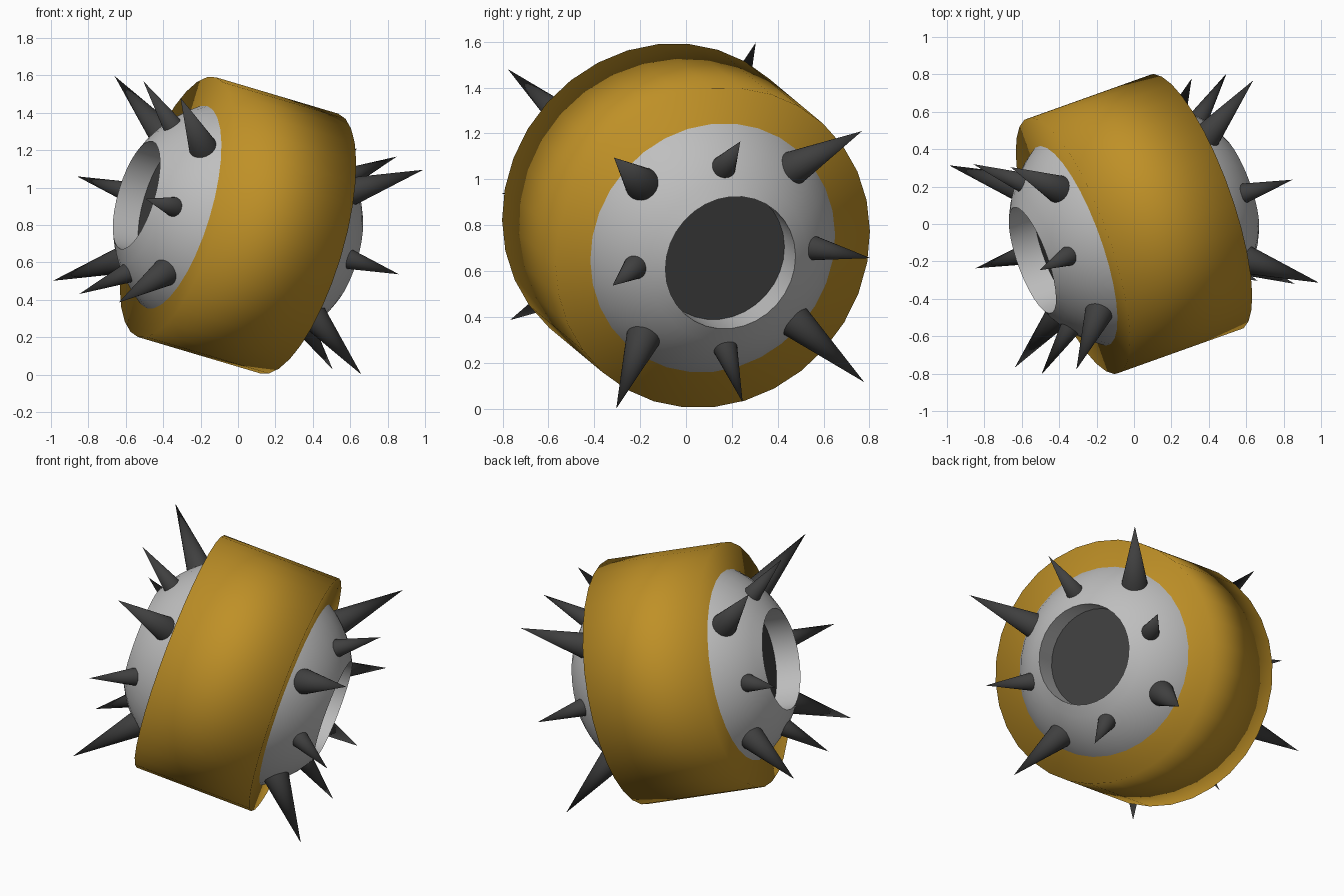
import bpy, bmesh, math
from mathutils import Matrix, Vector

old = bpy.data.objects.get("Cube")
if old:
    bpy.data.objects.remove(old)


def material(name, rgb):
    mat = bpy.data.materials.new(name)
    mat.use_nodes = True
    mat.diffuse_color = (*rgb, 1)
    mat.node_tree.nodes["Principled BSDF"].inputs["Base Color"].default_value = (*rgb, 1)
    return mat


yellow = material("ochre yellow", (0.52, 0.28, 0.02))
grey = material("light grey", (0.52, 0.52, 0.52))
dark = material("charcoal", (0.05, 0.05, 0.05))

# Tilted wheel frame: local z is the axle
axle = Vector((0.907, 0.324, -0.270)).normalized()
side = Vector((-0.013, 0.524, 0.593))
side = (side - axle * side.dot(axle)).normalized()
FRAME = Matrix.Translation((0, 0, 0.798)) @ Matrix((side, axle.cross(side), axle)).transposed().to_4x4()


def add_object(name, bm, mat, angle=None):
    bmesh.ops.recalc_face_normals(bm, faces=bm.faces)
    mesh = bpy.data.meshes.new(name)
    bm.to_mesh(mesh)
    bm.free()
    mesh.materials.append(mat)
    obj = bpy.data.objects.new(name, mesh)
    bpy.context.collection.objects.link(obj)
    obj.matrix_world = FRAME
    if angle is None:
        mesh.polygons.foreach_set("use_smooth", [True] * len(mesh.polygons))
    else:
        bpy.ops.object.select_all(action="DESELECT")
        obj.select_set(True)
        bpy.context.view_layer.objects.active = obj
        bpy.ops.object.shade_smooth_by_angle(angle=math.radians(angle))
    return obj


def cylinder(name, radius, half, mat, angle=None):
    bm = bmesh.new()
    bmesh.ops.create_cone(bm, cap_ends=True, segments=32, radius1=radius, radius2=radius, depth=2 * half)
    return add_object(name, bm, mat, angle)


# Wide tread band, soft shaded over its rims
cylinder("tread_band", 0.725, 0.36, yellow)

# Ball body with a straight round well at each end
BALL, WELL, FLOOR = 0.67, 0.30, 0.45
start = math.asin(WELL / BALL)
steps = 20
profile = [(WELL, FLOOR)]
for i in range(steps + 1):
    a = start + (math.pi - 2 * start) * i / steps
    profile.append((BALL * math.sin(a), BALL * math.cos(a)))
profile.append((WELL, -FLOOR))
bm = bmesh.new()
points = [bm.verts.new((r, 0, z)) for r, z in profile]
edges = [bm.edges.new(pair) for pair in zip(points, points[1:])]
bmesh.ops.spin(bm, geom=points + edges, cent=(0, 0, 0), axis=(0, 0, 1), angle=math.tau, steps=32)
bmesh.ops.remove_doubles(bm, verts=bm.verts, dist=0.0001)
add_object("ball_body", bm, grey, 35)

# Dark floors of the wells
cylinder("well_core", WELL, FLOOR, dark, 35)


def spike(name, direction, radius, tip):
    base = 0.62
    bm = bmesh.new()
    turn = direction.to_track_quat("Z", "Y").to_matrix().to_4x4()
    place = Matrix.Translation(direction * (base + tip) / 2) @ turn
    bmesh.ops.create_cone(bm, cap_ends=True, segments=24, radius1=radius, radius2=0,
                          depth=tip - base, matrix=place)
    add_object(name, bm, dark, 50)


# Eight spikes per end, long and short by turns, opposite ends mirrored through the centre
for end, sign in (("left", 1), ("right", -1)):
    for i in range(8):
        size, tilt, radius, tip = (("long", 48.5, 0.083, 1.08), ("short", 38.5, 0.061, 0.955))[i % 2]
        t, a = math.radians(tilt), math.tau * i / 8
        d = Vector((math.sin(t) * math.cos(a), math.sin(t) * math.sin(a), math.cos(t)))
        spike(f"{end}_{size}_spike_{i + 1}", d * sign, radius, tip)
